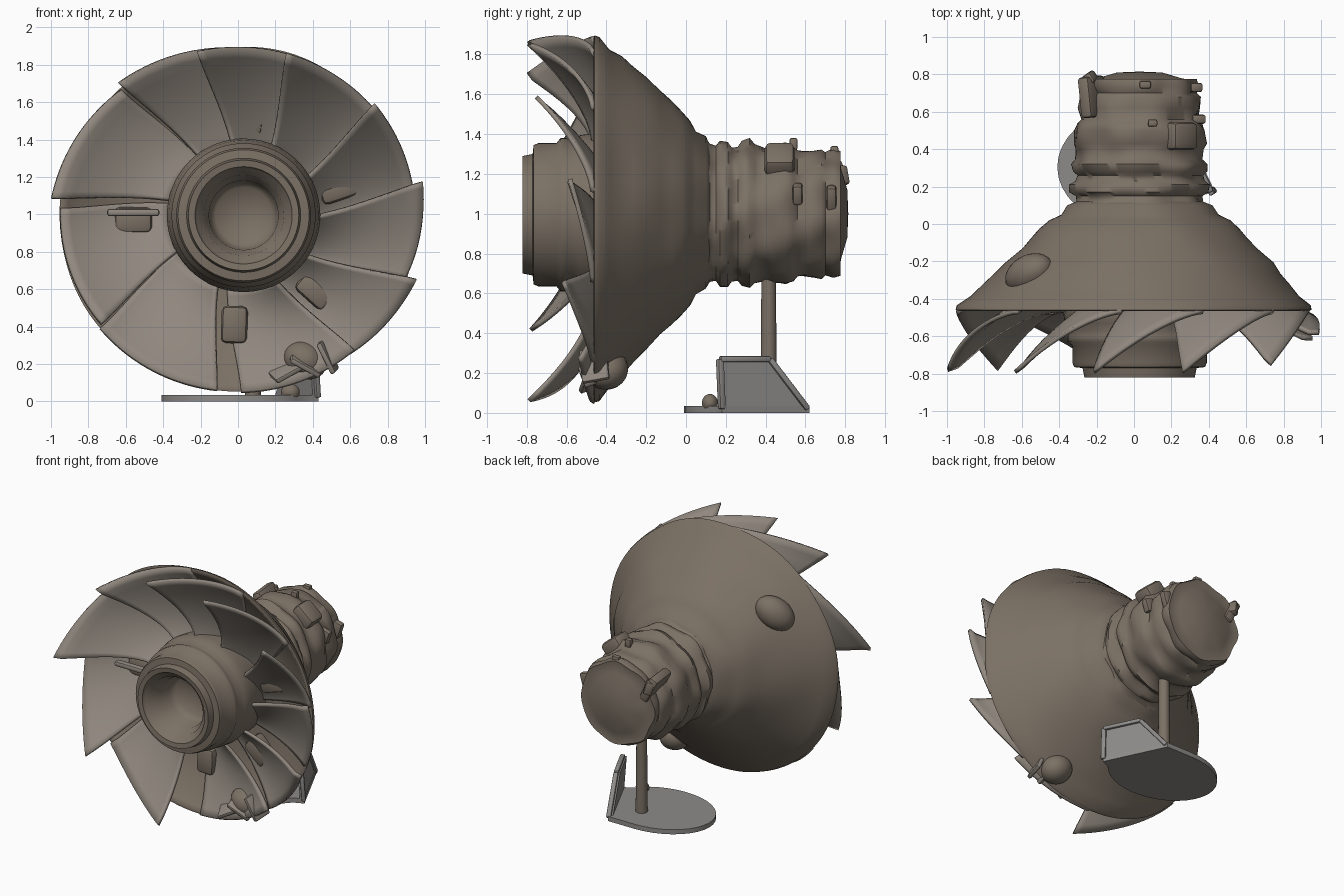
import bpy, bmesh, math
from mathutils import Vector, Matrix

if "Cube" in bpy.data.objects:
    bpy.data.objects.remove(bpy.data.objects["Cube"])


def mat(name, col):
    m = bpy.data.materials.new(name)
    m.diffuse_color = (*col, 1)
    m.use_nodes = True
    m.node_tree.nodes["Principled BSDF"].inputs["Base Color"].default_value = m.diffuse_color
    return m


BROWN = mat("worn_bronze", (0.20, 0.165, 0.13))
PALE = mat("worn_steel", (0.28, 0.245, 0.21))
GREY = mat("stand_grey", (0.27, 0.26, 0.25))


def finish(name, bm, m, angle=40, solid=0.0):
    bmesh.ops.recalc_face_normals(bm, faces=bm.faces)
    me = bpy.data.meshes.new(name)
    bm.to_mesh(me)
    bm.free()
    ob = bpy.data.objects.new(name, me)
    bpy.context.collection.objects.link(ob)
    me.materials.append(m)
    if solid:
        s = ob.modifiers.new("thick", 'SOLIDIFY')
        s.thickness, s.offset = solid, 0
    bpy.ops.object.select_all(action='DESELECT')
    ob.select_set(True)
    bpy.context.view_layer.objects.active = ob
    bpy.ops.object.shade_smooth_by_angle(angle=math.radians(angle))
    return ob


def lathe(name, prof, cx, cz, m, wobble=0.0, n=96, sx=1.0, lean=(0, 0)):
    """Spin (radius, y) points about the y axis, with optional dents and a centre that shifts behind the rim."""
    bm = bmesh.new()
    rings = []
    for r, y in prof:
        k = min(1, max(0, (y + .4) / .2))
        ox, oz = cx + lean[0] * k, cz + lean[1] * k
        if r == 0:
            rings.append([bm.verts.new((ox, y, oz))] * n)
            continue
        ring = []
        for i in range(n):
            a = math.tau * i / n
            dent = math.sin(3 * a + 9 * y) * math.sin(5 * a - 21 * y) + 0.4 * math.sin(7 * a + 30 * y)
            k = r + wobble * min(1, r / .3) ** 3 * dent
            ring.append(bm.verts.new((ox + sx * k * math.cos(a), y, oz + k * math.sin(a))))
        rings.append(ring)
    for p, q in zip(rings, rings[1:]):
        for i in range(n):
            j = (i + 1) % n
            f = list(dict.fromkeys((p[i], p[j], q[j], q[i])))
            if len(f) > 2:
                bm.faces.new(f)
    return finish(name, bm, m, 60)


def block(name, loc, size, m, rot=(0, 0, 0), bevel=0.02, round_=False):
    bm = bmesh.new()
    if round_:
        bmesh.ops.create_uvsphere(bm, u_segments=24, v_segments=12, radius=0.5)
    else:
        bmesh.ops.create_cube(bm, size=1)
    bmesh.ops.scale(bm, vec=size, verts=bm.verts)
    if not round_:
        bmesh.ops.bevel(bm, geom=bm.edges[:], offset=bevel, segments=2, profile=0.5, affect='EDGES')
    ob = finish(name, bm, m)
    ob.location, ob.rotation_euler = loc, rot
    return ob


def prism(name, pts, vec, m):
    bm = bmesh.new()
    a = [bm.verts.new(p) for p in pts]
    b = [bm.verts.new(Vector(p) + Vector(vec)) for p in pts]
    bm.faces.new(a)
    bm.faces.new(b[::-1])
    for i in range(len(a)):
        j = (i + 1) % len(a)
        bm.faces.new((a[i], a[j], b[j], b[i]))
    return finish(name, bm, m)


CX, CZ, SX = 0.0, 0.97, 1.03

# front hub with stepped bore
lathe("hub", [(0, -.55), (.15, -.56), (.18, -.6), (.185, -.7), (.205, -.72), (.215, -.77), (.25, -.79),
              (.26, -.815), (.295, -.82), (.305, -.77), (.35, -.765), (.36, -.74), (.36, -.65), (.385, -.63),
              (.385, -.6), (.375, -.57), (.4, -.53), (.41, -.46), (.4, -.38), (.4, -.3), (.4, -.15)],
      0.03, 0.995, BROWN)

# bell-shaped shell, open bowl at the front
lathe("shell", [(.36, -.28), (.5, -.285), (.6, -.3), (.7, -.34), (.8, -.395), (.88, -.445), (.905, -.465),
                (.925, -.46), (.918, -.435), (.85, -.385), (.795, -.32), (.74, -.265), (.69, -.205), (.61, -.13),
                (.56, -.07), (.52, -.025), (.47, .02), (.41, .05), (.38, .1), (.33, .12)],
      CX, CZ + .005, BROWN, wobble=.006, sx=SX, lean=(.03, .03))

# rippled rear barrel with domed cap
lathe("rear_barrel", [(.46, -.04), (.41, .03), (.37, .05), (.37, .1), (.34, .12), (.335, .15), (.365, .17),
                      (.365, .21), (.335, .23), (.33, .26), (.355, .28), (.365, .32), (.34, .345), (.335, .4),
                      (.35, .43), (.355, .5), (.34, .54), (.315, .56), (.32, .62), (.32, .68), (.3, .7),
                      (.315, .74), (.305, .775), (.27, .77), (.22, .78), (.12, .81), (0, .815)],
      0.03, 1.0, BROWN, wobble=.012)


def floor_y(r):
    return -0.285 - 0.175 * max(0, (r - .45) / .47) ** 1.7


def blade(name, tip_deg, tip_y, tip_r, sweep):
    """Swept vane: hugs the bowl at its trailing side and lifts to a pointed tip."""
    bm = bmesh.new()
    nt, ns = 18, 12
    grid = []
    for i in range(nt + 1):
        t = i / nt
        row = []
        for j in range(ns + 1):
            s = j / ns
            r = .36 + s * (.92 + (tip_r - .92) * t - .36)
            a = math.radians(tip_deg - sweep * (1 - t) - 10 * (1 - s) ** 1.5)
            lift = .17 * (1 - s) + (-tip_y - .46) * s ** 1.3
            y = floor_y(min(r, .92)) - .012 - lift * t ** 1.5
            row.append(bm.verts.new((CX + SX * r * math.cos(a), y, CZ + r * math.sin(a))))
        grid.append(row)
    for i in range(nt):
        for j in range(ns):
            bm.faces.new((grid[i][j], grid[i + 1][j], grid[i + 1][j + 1], grid[i][j + 1]))
    finish(name, bm, PALE, 50, .022)


# ring of vanes: tip angle, tip y, tip radius, sweep
for k, b in enumerate([(12, -.57, .98, 32), (41, -.74, .94, 32), (74, -.78, .92, 36), (103, -.78, .92, 36),
                       (130, -.78, .96, 36), (173, -.77, .975, 42), (218, -.78, .9, 42), (263, -.78, .915, 44),
                       (311, -.52, .92, 40), (341, -.6, .98, 32)]):
    blade(f"vane_{k + 1}", *b)

# small blocks set between the vanes
for k, d in enumerate((18, 83, 112, 180, 268, 318)):
    a = math.radians(d)
    block(f"vane_root_block_{k + 1}", (CX + .56 * math.cos(a), -.32, CZ + .56 * math.sin(a)),
          (.2, .12, .14), BROWN, (0, -a, 0), .03)
block("side_bar", (-.56, -.46, 1.01), (.28, .05, .04), PALE, bevel=.015)

# broken vane at lower right, and dent lump on the shell
block("broken_vane_lump", (.36, -.4, .22), (.24, .22, .2), BROWN, (.3, .4, .2), round_=True)
for k, (dx, dz, ry) in enumerate(((0, 0, .5), (-.1, -.03, -.5), (.12, .04, 1.1))):
    block(f"broken_vane_shard_{k + 1}", (.36 + dx, -.46, .2 + dz), (.18, .14, .03), PALE, (.4, ry, .2), .01)
block("shell_lump", (-.56, -.265, 1.44), (.22, .2, .3), BROWN, (0, .9, .5), round_=True)

# fittings on the rear barrel
block("top_port", (.24, .47, 1.26), (.17, .15, .14), BROWN, (0, .7, 0), .03)
block("top_stud", (.1, .54, 1.35), (.05, .04, .06), BROWN, bevel=.01)
block("rear_stud", (.06, .745, 1.31), (.06, .04, .06), BROWN, bevel=.01)
block("left_bracket", (-.22, .68, 1.17), (.07, .22, .2), BROWN, (0, -.5, .1), .02)
block("left_bracket_tip", (-.235, .78, 1.19), (.06, .06, .1), BROWN, (0, -.3, .6), .015)
block("right_fin", (.335, .56, 1.1), (.08, .05, .1), BROWN, (0, .3, 0), .015)
block("right_end_fin", (.32, .73, 1.08), (.07, .05, .12), BROWN, (0, .3, 0), .015)

# stand: oval base cut along a chord, post, slanted side panel on the cut
oval = [(.41 * math.cos(math.radians(d)), .305 + .315 * math.sin(math.radians(d)), 0) for d in range(90, 331, 10)]
prism("stand_base", oval + [(.43, .18, 0), (.22, .62, 0)], (0, 0, .035), GREY)
bm = bmesh.new()
bmesh.ops.create_cone(bm, cap_ends=True, segments=24, radius1=.042, radius2=.036, depth=.68,
                      matrix=Matrix.Translation(Vector((.08, .415, .36))))
finish("stand_post", bm, BROWN)
panel = [Vector(p) for p in ((.425, .18, .02), (.22, .61, .02), (.29, .42, .27), (.41, .17, .27))]
prism("stand_side_panel", panel, (-.025, -.012, 0), GREY)
for k in range(1, 4):
    p, q = panel[k], panel[(k + 1) % 4]
    ob = block(f"panel_rib_{k}", (p + q) / 2, (.035, .03, (q - p).length), GREY, bevel=.008)
    ob.rotation_euler = (q - p).to_track_quat('Z', 'Y').to_euler()
block("base_knob", (.28, .12, .05), (.1, .08, .09), BROWN, round_=True)
